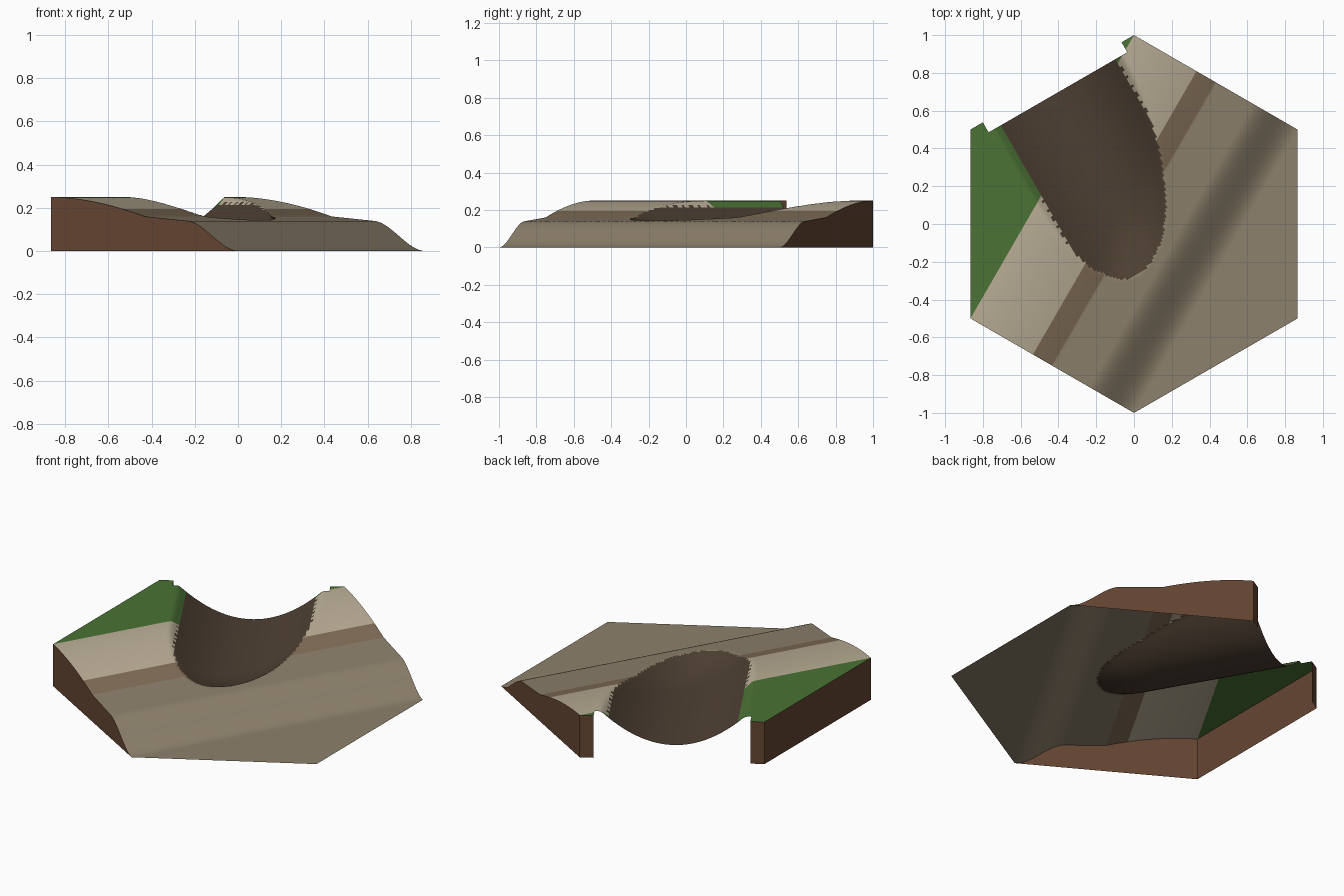
import bpy, bmesh
from math import sin, cos, radians
from mathutils import Vector, Matrix

if "Cube" in bpy.data.objects:
    bpy.data.objects.remove(bpy.data.objects["Cube"])

C, S = cos(radians(30)), 0.5
APOTHEM = C
RECESS, MOUTH = 0.805, 0.424      # river cut-back from the edge, half width of the cut


def material(name, rgb):
    m = bpy.data.materials.new(name)
    m.diffuse_color = (*rgb, 1)
    m.use_nodes = True
    m.node_tree.nodes["Principled BSDF"].inputs["Base Color"].default_value = m.diffuse_color
    return m


def shore(p):                      # distance towards the sea
    return C * p.x - S * p.y


def across(p):                     # across the river
    return C * p.x + S * p.y


def along(p):                      # up the river
    return -S * p.x + C * p.y


def clamp(t):
    return max(0.0, min(1.0, t))


def coast(p):
    """Height of the grassland, bank, beach shelf and drop to sea level."""
    u = shore(p)
    if u < 0:
        return 0.25 - 0.09 * clamp((u + 0.5) / 0.5) ** 1.8
    if u < 0.22:
        return 0.16 - 0.02 * u / 0.22
    t = clamp((u - 0.22) / 0.28)
    return 0.14 * (1 - t * t * (3 - 2 * t))


def trough(p):
    """Parabolic river channel that rises to meet the beach shelf."""
    u = shore(p)
    bed = 0.065 + 0.078 * max(0.0, (u + 0.1) / 0.277) ** 2
    return bed + 0.185 * (across(p) / 0.39) ** 2


def height(p):
    a, b, k = coast(p), trough(p), 0.012
    if shore(p) > 0:
        return min(a, b)
    k *= clamp(-shore(p) / 0.2)
    h = max(k - abs(a - b), 0)
    return min(a, b) - (h * h / (4 * k) if k > 0 else 0)


def cut(bm, co, no, clear=False):
    bmesh.ops.bisect_plane(bm, geom=bm.verts[:] + bm.edges[:] + bm.faces[:], dist=1e-6,
                           plane_co=co, plane_no=no, clear_outer=clear)


def finish(bm, name, mats):
    me = bpy.data.meshes.new(name)
    bm.to_mesh(me)
    for m in mats:
        me.materials.append(m)
    ob = bpy.data.objects.new(name, me)
    bpy.context.collection.objects.link(ob)
    return ob


U, W, V = Vector((C, -S, 0)), Vector((C, S, 0)), Vector((-S, C, 0))
sides = [Vector((cos(radians(60 * i)), sin(radians(60 * i)), 0)) for i in range(6)]

# terrain: fine grid aligned with the river, trimmed to a hexagon
bm = bmesh.new()
bmesh.ops.create_grid(bm, x_segments=150, y_segments=150, size=1.05,
                      matrix=Matrix.Rotation(radians(30), 4, 'Z'))
for n in sides:
    cut(bm, n * APOTHEM, n, True)
for u in (-0.5, -0.118, 0, 0.22, 0.5):      # band borders
    cut(bm, U * u, U)
cut(bm, V * RECESS, V)
for w in (-MOUTH, MOUTH):
    cut(bm, W * w, W)

# notch where the river leaves the tile
gone = [f for f in bm.faces if along(f.calc_center_median()) > RECESS
        and abs(across(f.calc_center_median())) < MOUTH]
bmesh.ops.delete(bm, geom=gone, context='FACES')

# surface colours by zone
for f in bm.faces:
    c = f.calc_center_median()
    u = shore(c)
    jag = 0.02 * ((along(c) / 0.05) % 1) if u > -0.5 else 0
    if trough(c) < coast(c) and abs(across(c)) < 0.345 + jag and u < 0.185:
        f.material_index = 4
    elif u < -0.5:
        f.material_index = 0
    elif u < -0.118:
        f.material_index = 1
    elif u < 0:
        f.material_index = 2
    else:
        f.material_index = 3
    f.smooth = True
for v in bm.verts:
    v.co.z = height(v.co)

# earth walls hang from the hexagon outline down to the ground
wall = bmesh.new()
for e in bm.edges:
    a, b = (v.co for v in e.verts)
    if e.is_boundary and max(a.z, b.z) > 1e-4 and any(
            abs(n.dot(a) - APOTHEM) < 1e-4 and abs(n.dot(b) - APOTHEM) < 1e-4 for n in sides):
        if a.cross(b).z < 0:
            a, b = b, a
        ring = [Vector((a.x, a.y, 0)), Vector((b.x, b.y, 0)), b, a]
        pts = []
        for q in ring:
            if not any((q - r).length < 1e-5 for r in pts):
                pts.append(q)
        if len(pts) > 2:
            wall.faces.new([wall.verts.new(q) for q in pts])
bmesh.ops.remove_doubles(wall, verts=wall.verts[:], dist=1e-5)

finish(bm, "coast_terrain", [
    material("grass", (0.07, 0.17, 0.035)),
    material("bank", (0.50, 0.43, 0.31)),
    material("bank_foot", (0.22, 0.155, 0.095)),
    material("sand", (0.27, 0.22, 0.15)),
    material("river_bed", (0.075, 0.05, 0.032)),
])
finish(wall, "earth_walls", [material("earth", (0.13, 0.06, 0.032))])
bm.free()
wall.free()
